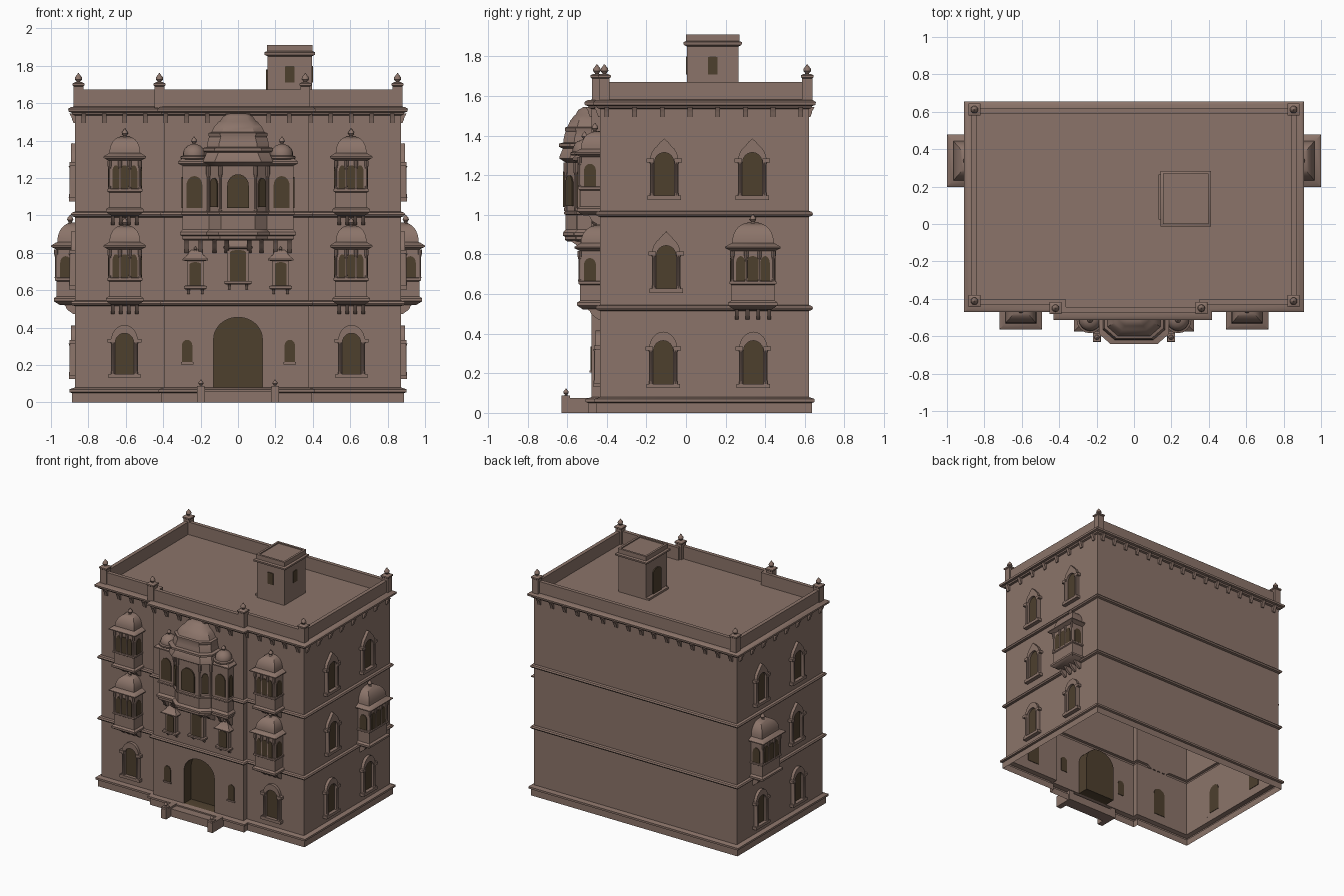
import bpy, bmesh, math
from mathutils import Matrix, Vector

if "Cube" in bpy.data.objects:
    bpy.data.objects.remove(bpy.data.objects["Cube"])


def material(name, rgb):
    m = bpy.data.materials.new(name)
    m.diffuse_color = (*rgb, 1)
    m.use_nodes = True
    m.node_tree.nodes["Principled BSDF"].inputs["Base Color"].default_value = m.diffuse_color
    return m


MATS = [material("brown_stone", (0.26, 0.175, 0.143)), material("dark_opening", (0.075, 0.05, 0.027))]
sgn = lambda v: (v > 1e-6) - (v < -1e-6)


# ---------- helpers: local frame has the wall at y = 0, outward is -y ----------
def loft(bm, rings, mat=0, closed=True, caps=True, M=Matrix()):
    vs = [[bm.verts.new(M @ Vector(p)) for p in r] for r in rings]
    n = len(rings[0])
    fs = []
    for a, b in zip(vs, vs[1:]):
        for i in range(n if closed else n - 1):
            j = (i + 1) % n
            fs.append(bm.faces.new((a[i], a[j], b[j], b[i])))
    if caps:
        fs += [bm.faces.new(vs[0][::-1]), bm.faces.new(vs[-1])]
    for f in fs:
        f.material_index = mat


def box(bm, x0, x1, y0, y1, z0, z1, mat=0):
    loft(bm, [[(x0, y0, z), (x1, y0, z), (x1, y1, z), (x0, y1, z)] for z in (z0, z1)], mat)


def arch_pts(w, h, rise, pt=0.0, n=12):
    arc = [math.pi * i / n for i in range(n + 1)]
    return [(w / 2, 0)] + [(w / 2 * math.cos(t), h + rise * math.sin(t) + pt * max(0, 1 - 2 * abs(math.cos(t))))
                           for t in arc] + [(-w / 2, 0)]


def plate(bm, x, z, w, h, rise, M=Matrix(), y0=0.004, y1=-0.005):
    loft(bm, [[(x + p, y, z + q) for p, q in arch_pts(w, h, rise)] for y in (y0, y1)], 1, M=M)


def arch_frame(bm, z, inner, outer, y):
    i, o = arch_pts(*inner), arch_pts(*outer)
    loft(bm, [[(p, yy, z + q) for p, q in pts] for pts, yy in ((i, 0), (i, y), (o, y), (o, 0))], closed=False, caps=False)


def lathe(bm, x, y, prof, n=12):
    loft(bm, [[(x + r * math.cos(2 * math.pi * i / n), y + r * math.sin(2 * math.pi * i / n), z) for i in range(n)]
              for r, z in prof])


def plan_loft(bm, pts, prof):
    """profile entries are (outset, z, scale)"""
    loft(bm, [[(x * s + sgn(x) * e, y * s + sgn(y) * e, z) for x, y in pts] for e, z, s in prof])


def finial(bm, x, y, z, k=1.0):
    lathe(bm, x, y, [(r * k, z + h * k) for r, h in
                     [(.018, 0), (.01, .01), (.022, .025), (.02, .038), (.01, .05), (.002, .062)]])


def bracket(bm, x, z0, z1, d, w=0.02):
    loft(bm, [[(x - w / 2, 0, z), (x + w / 2, 0, z), (x + w / 2, -dd, z), (x - w / 2, -dd, z)]
              for dd, z in ((.008, z0), (d * .5, z0 + (z1 - z0) * .35), (d * .6, z0 + (z1 - z0) * .6), (d, z1))])


def make(name, bm, places=((0, 0, 0, 0),)):
    bmesh.ops.recalc_face_normals(bm, faces=bm.faces)
    me = bpy.data.meshes.new(name)
    bm.to_mesh(me)
    bm.free()
    for m in MATS:
        me.materials.append(m)
    for x, y, z, a in places:
        o = bpy.data.objects.new(name, me)
        o.matrix_world = Matrix.Translation((x, y, z)) @ Matrix.Rotation(math.radians(a), 4, 'Z')
        bpy.context.collection.objects.link(o)
    return o


WX, YF, YB, BAY = 0.872, -0.435, 0.62, -0.477
BL, BR = -0.395, 0.38


# ---------- main shell: footprint with a shallow central bay, lofted up a wall profile ----------
def footprint(d, z):
    xs, f, b, c = WX + d, YF - d, YB + d, BAY - d
    return [(p[0], p[1], z) for p in ((-xs, f), (BL - d, f), (BL - d, c), (BR + d, c), (BR + d, f), (xs, f), (xs, b), (-xs, b))]


def band(z):
    return [(0, z - .015), (.016, z - .01), (.022, z), (.016, z + .01), (0, z + .015)]


wall = [(.016, 0), (.016, .05), (.03, .055), (.03, .07), (0, .08)] + band(.53) + band(1.005) + [
    (0, 1.535), (.014, 1.54), (.018, 1.55), (.034, 1.555), (.036, 1.57), (.02, 1.58), (-.003, 1.582),
    (-.003, 1.672), (-.032, 1.672), (-.032, 1.575)]
bm = bmesh.new()
loft(bm, [footprint(d, z) for d, z in wall])
shell = make("building_shell", bm)
bm = bmesh.new()
loft(bm, [[(p, y, .08 + q) for p, q in arch_pts(.26, .26, .115, 0, 20)] for y in (-.6, -.39)], 1)
cutter = make("door_cutter", bm)
cutter.hide_render = True
mod = shell.modifiers.new("door", 'BOOLEAN')
mod.object, mod.operation, mod.solver = cutter, 'DIFFERENCE', 'EXACT'
bpy.context.view_layer.update()
cut = bpy.data.meshes.new_from_object(shell.evaluated_get(bpy.context.evaluated_depsgraph_get()))
shell.modifiers.clear()
shell.data = cut
bpy.data.objects.remove(cutter)
bm = bmesh.new()
bm.from_mesh(cut)
for f in bm.faces:  # door niche is dark
    c = f.calc_center_median()
    f.material_index = int(abs(c.x) < .135 and .07 < c.z < .46 and -.47 < c.y < -.38)
bmesh.ops.delete(bm, geom=[f for f in bm.faces if f.calc_center_median().z < .001], context='FACES')
bm.to_mesh(cut)
bm.free()

# ---------- corbels under the cornice ----------
bm = bmesh.new()
bracket(bm, 0, 1.495, 1.545, .03, .024)
spots = []
for i in range(16):
    x = -.825 + .11 * i
    spots += [(x, BAY if BL < x < BR else YF, 0, 0), (x, YB, 0, 180)]
for i in range(8):
    y = -.4 + .14 * i
    spots += [(WX, y, 0, 90), (-WX, y, 0, -90)]
make("cornice_corbel", bm, spots)

# ---------- parapet posts ----------
bm = bmesh.new()
plan_loft(bm, [(-.026, -.026), (.026, -.026), (.026, .026), (-.026, .026)],
          [(0, 1.575, 1), (0, 1.69, 1), (.006, 1.695, 1), (.006, 1.705, 1), (-.008, 1.712, 1)])
finial(bm, 0, 0, 1.705, .9)
make("parapet_post", bm, [(sx * .853, y, 0, 0) for sx in (-1, 1) for y in (-.412, .612)] +
     [(-.42, -.45, 0, 0), (.36, -.45, 0, 0)])

# ---------- arched windows with frame, imposts and sill ----------
for name, pt, spots in (
        ("round_window", 0, [(sx * .607, YF, .13, 0) for sx in (-1, 1)] +
         [(sx * WX, y, .125, sx * 90) for sx in (-1, 1) for y in (-.115, .34)]),
        ("pointed_window", .025, [(sx * WX, y, z, sx * 90) for sx in (-1, 1)
                                  for y, z in ((-.1, .605), (-.11, 1.075), (.335, 1.075))])):
    bm = bmesh.new()
    plate(bm, 0, .02, .1, .17, .05)
    arch_frame(bm, .02, (.098, .17, .05), (.145, .175, .09, pt), -.022)
    box(bm, -.085, .085, 0, -.032, 0, .022)
    for s in (-1, 1):
        box(bm, s * .052, s * .09, 0, -.03, .19, .21)
        lathe(bm, s * .062, -.022, [(.011, .022), (.008, .04), (.008, .18), (.012, .19)], 8)
    if pt:
        finial(bm, 0, -.012, .29, .35)
    make(name, bm, spots)


# ---------- domed bay windows ----------
def bay_window(name, hw, d, eave, top, places):
    bm = bmesh.new()
    pts = [(-hw, 0), (-hw, -d), (hw, -d), (hw, 0)]
    dome = [(0, .365 + top * math.sin(t), .93 * math.cos(t) ** .8 + .03)
            for t in [math.pi / 2 * i / 8 for i in range(8)]]
    plan_loft(bm, pts, [(-.015, .03, 1), (.008, .045, 1), (.015, .05, 1), (.015, .065, 1), (0, .075, 1), (0, .155, 1),
                        (.008, .16, 1), (.008, .172, 1), (0, .175, 1), (0, .325, 1), (eave, .34, 1),
                        (eave, .347, 1), (.004, .362, 1)] + dome + [(0, .365 + top, .06)])
    finial(bm, 0, -.025, .36 + top, .75)
    for x in (-.75, -.25, .25, .75):
        bracket(bm, x * hw, -.02, .05, d * .85, .018)
    for x, w in ((-.56, .38), (0, .58), (.56, .38)):  # front openings
        plate(bm, x * hw, .175, w * hw * 1.15, .085, .04, Matrix.Translation((0, -d, 0)))
    for s in (-1, 1):  # side openings
        M = Matrix.Translation((s * hw, -d * .5, 0)) @ Matrix.Rotation(s * math.pi / 2, 4, 'Z')
        plate(bm, 0, .175, d * .6, .08, .035, M)
        for x in (.3, .95):  # columns
            lathe(bm, s * x * hw, -d - .002, [(.009, .172), (.006, .19), (.006, .28), (.011, .3), (.011, .325)], 8)
    make(name, bm, places)


bay_window("front_bay_window", .086, .1, .028, .09,
           [(sx * .605, YF, z, 0) for sx in (-1, 1) for z in (.492, .968)])
bay_window("side_bay_window", .11, .098, .03, .105, [(sx * WX, .338, .492, sx * 90) for sx in (-1, 1)])

# ---------- central balcony ----------
bm = bmesh.new()
base = [(-.015, .865, 1), (0, .875, 1), (0, .89, 1), (.01, .895, 1), (.01, .91, 1), (-.004, .925, 1), (-.004, 1.0, 1),
        (.004, 1.005, 1), (.004, 1.015, 1), (-.004, 1.02, 1), (-.004, 1.265, 1)]
plan_loft(bm, [(-.3, 0), (-.3, -.075), (.3, -.075), (.3, 0)],
          base + [(.022, 1.278, 1), (.022, 1.287, 1), (-.01, 1.31, 1)])
mid = [(-.158, 0), (-.158, -.08), (-.095, -.135), (.095, -.135), (.158, -.08), (.158, 0)]
plan_loft(bm, mid, base + [(.028, 1.285, 1), (.028, 1.293, 1), (.01, 1.335, 1), (.03, 1.345, 1), (.03, 1.36, 1),
                           (.008, 1.365, 1), (.005, 1.39, 1), (-.003, 1.42, 1), (0, 1.43, 1), (0, 1.44, 1),
                           (0, 1.445, .9), (0, 1.475, .8), (0, 1.5, .66), (0, 1.505, .6), (0, 1.53, .5), (0, 1.545, .3)])
plate(bm, 0, 1.04, .115, .12, .06, Matrix.Translation((0, -.139, 0)))
for s in (-1, 1):
    a = math.atan2(.055, .063)
    M = Matrix.Translation((s * .1285, -.1115, 0)) @ Matrix.Rotation(s * a, 4, 'Z')
    plate(bm, 0, 1.045, .05, .115, .04, M)
    plate(bm, s * .233, 1.04, .085, .12, .05, Matrix.Translation((0, -.072, 0)))
    M = Matrix.Translation((s * .297, -.038, 0)) @ Matrix.Rotation(s * math.pi / 2, 4, 'Z')
    plate(bm, 0, 1.04, .045, .12, .045, M)
    # small side domes
    lathe(bm, s * .235, -.035, [(.066, 1.3), (.072, 1.305), (.072, 1.315), (.06, 1.32), (.06, 1.335), (.052, 1.355),
                                (.035, 1.372), (.01, 1.382)], 16)
    finial(bm, s * .235, -.035, 1.378, .7)
    for x in (.095, .158):
        lathe(bm, s * x, -.13 if x < .1 else -.08, [(.01, 1.02), (.007, 1.04), (.007, 1.2), (.012, 1.22), (.012, 1.265)], 8)
    for x, d in ((.06, .11), (.125, .11), (.2, .065), (.275, .065)):
        bracket(bm, s * x, .8, .87, d, .022)
make("central_balcony", bm, [(0, BAY, 0, 0)])

# ---------- small hooded windows under the balcony ----------
for name, w, h, xs, z in (("hooded_window_middle", .085, .165, (0,), .62), ("hooded_window_side", .062, .125, (-.228, .228), .595)):
    bm = bmesh.new()
    hw = w / 2 + .015
    plan_loft(bm, [(-hw, 0), (-hw, -.03), (hw, -.03), (hw, 0)],
              [(.008, .01, 1), (.015, .015, 1), (.015, .028, 1), (0, .03, 1), (0, h + .035, 1), (.022, h + .04, 1),
               (.022, h + .047, 1), (-.005, h + .07, 1), (-.012, h + .085, 1), (-.025, h + .095, 1)])
    plate(bm, 0, .03, w, h - .012, .012, Matrix.Translation((0, -.03, 0)))
    for s in (-1, 1):
        bracket(bm, s * hw * .8, -.015, .012, .03, .014)
    finial(bm, 0, -.012, h + .09, .4)
    make(name, bm, [(x, BAY, z, 0) for x in xs])

# ---------- small openings beside the door ----------
bm = bmesh.new()
plate(bm, 0, 0, .055, .09, .03)
box(bm, -.033, .033, 0, -.01, -.012, 0)
make("door_side_opening", bm, [(-.272, BAY, .215, 0), (.277, BAY, .215, 0)])

# ---------- entrance step with low side walls ----------
bm = bmesh.new()
box(bm, -.18, .18, -.57, BAY, 0, .06)
for s in (-1, 1):
    box(bm, s * .177, s * .22, -.63, BAY, 0, .075)
    box(bm, s * .178, s * .219, -.628, -.585, .075, .088)
    finial(bm, s * .198, -.606, .086, .6)
make("entrance_step", bm)

# ---------- rooftop stair room ----------
bm = bmesh.new()
plan_loft(bm, [(-.118, -.13), (.118, -.13), (.118, .13), (-.118, .13)],
          [(0, 1.57, 1), (0, 1.85, 1), (.016, 1.858, 1), (.018, 1.872, 1), (.004, 1.878, 1), (.004, 1.912, 1),
           (-.012, 1.912, 1), (-.012, 1.904, 1)])
for a, r in ((0, .13), (90, .118)):
    plate(bm, 0, 1.71, .05, .085, .005, Matrix.Rotation(math.radians(a), 4, 'Z') @ Matrix.Translation((0, -r, 0)))
M = Matrix.Rotation(math.radians(-90), 4, 'Z') @ Matrix.Translation((0, -.118, 0))
plate(bm, 0, 1.59, .1, .16, .03, M, y1=-.008)
box(bm, -.145, -.118, -.11, .13, 1.57, 1.59)
make("stair_room", bm, [(.277, .135, 0, 0)])

# ---------- smooth shading with crisp edges ----------
bpy.ops.object.select_all(action='DESELECT')
for o in bpy.context.scene.objects:
    o.select_set(True)
    bpy.context.view_layer.objects.active = o
bpy.ops.object.shade_smooth_by_angle(angle=math.radians(35))
